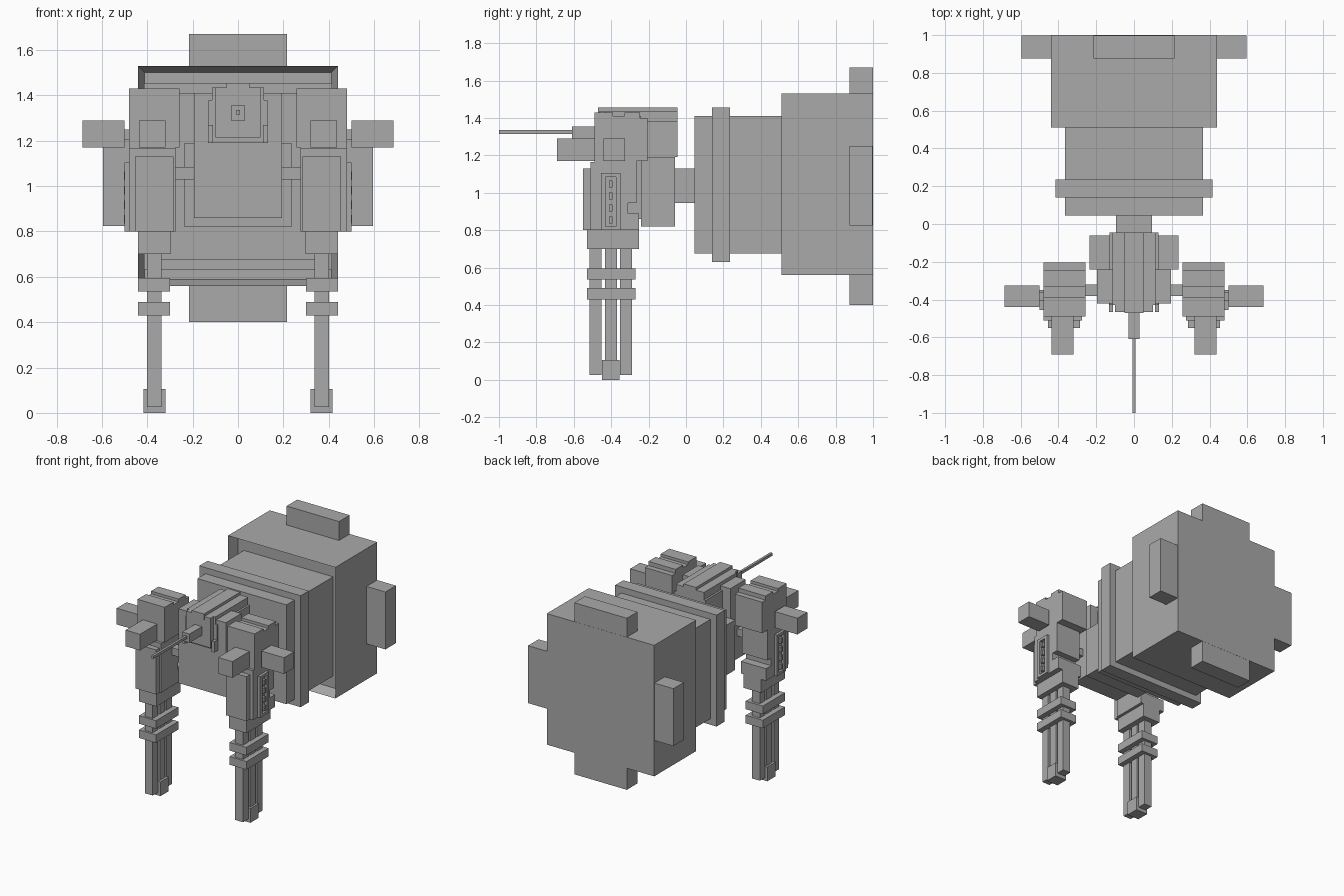
import bpy
import bmesh

cube = bpy.data.objects.get("Cube")
if cube:
    bpy.data.objects.remove(cube, do_unlink=True)

# Single painted metal colour
grey = bpy.data.materials.new("plain_grey")
grey.use_nodes = True
grey.diffuse_color = (0.4, 0.4, 0.4, 1)
grey.node_tree.nodes["Principled BSDF"].inputs["Base Color"].default_value = (0.4, 0.4, 0.4, 1)


def finish(name, bm):
    bmesh.ops.recalc_face_normals(bm, faces=bm.faces)
    mesh = bpy.data.meshes.new(name)
    bm.to_mesh(mesh)
    bm.free()
    mesh.materials.append(grey)
    obj = bpy.data.objects.new(name, mesh)
    bpy.context.scene.collection.objects.link(obj)
    return obj


def box_mesh(x, y, z):
    bm = bmesh.new()
    bmesh.ops.create_cube(bm, size=1)
    for v in bm.verts:
        v.co = [(a + b) / 2 + c * (b - a) for (a, b), c in zip((x, y, z), v.co)]
    return bm


def box(name, x, y, z):
    """Box from min/max pairs; a single number means symmetric about x = 0."""
    if not isinstance(x, tuple):
        x = (-x, x)
    return finish(name, box_mesh(x, y, z))


def pair(name, x, y, z):
    """Box on the left (+x) and its mirror on the right."""
    box("left_" + name, x, y, z)
    box("right_" + name, (-x[1], -x[0]), y, z)


def prism(name, points, along, lo, hi):
    """Extrude a 2D profile along x (points are y, z) or along y (points are x, z)."""
    bm = bmesh.new()
    place = (lambda a, b: (lo, a, b)) if along == "x" else (lambda a, b: (a, lo, b))
    face = bm.faces.new([bm.verts.new(place(a, b)) for a, b in points])
    new = bmesh.ops.extrude_face_region(bm, geom=[face])["geom"]
    for v in new:
        if isinstance(v, bmesh.types.BMVert):
            v.co["xyz".index(along)] = hi
    return finish(name, bm)


# Rear block with a recessed front panel
bm = box_mesh((-0.44, 0.44), (0.51, 1), (0.56, 1.53))
front = min(bm.faces, key=lambda f: f.calc_center_median().y)
bmesh.ops.inset_region(bm, faces=[front], thickness=0.04)
for v in front.verts:
    v.co.y += 0.08
finish("rear_block", bm)
box("rear_vertical_tabs", 0.215, (0.875, 0.999), (0.4, 1.67))
box("rear_side_tabs", 0.595, (0.875, 0.998), (0.825, 1.25))

# Middle hull, collar and neck
box("middle_hull", 0.365, (0.045, 0.6), (0.675, 1.41))
box("hull_collar", 0.415, (0.14, 0.235), (0.63, 1.455))
box("neck", 0.095, (-0.07, 0.06), (0.945, 1.13))

# Torso
box("torso_back", 0.235, (-0.24, -0.06), (0.82, 1.19))
box("torso_front", 0.195, (-0.42, -0.23), (0.86, 1.13))
pair("axle", (0.19, 0.28), (-0.38, -0.32), (1.03, 1.085))

# Head with a stepped ridge
half = [(0.05, 1.455), (0.05, 1.435), (0.115, 1.435), (0.115, 1.38),
        (0.13, 1.38), (0.13, 1.19)]
prism("head", half + [(-x, z) for x, z in reversed(half)], "y", -0.43, -0.045)
box("face_plate", 0.1, (-0.465, -0.42), (1.215, 1.435))
box("head_ridge", 0.05, (-0.47, -0.4), (1.41, 1.455))
pair("cheek", (0.11, 0.132), (-0.465, -0.42), (1.19, 1.27))
box("head_sides", 0.195, (-0.42, -0.24), (1.13, 1.41))
box("gun_mount", 0.03, (-0.61, -0.46), (1.29, 1.355))
box("gun_barrel", 0.009, (-1, -0.6), (1.315, 1.335))

# Shoulders: grooved top with a lower rear step
shoulder = [(-0.49, 1.17), (-0.49, 1.43), (-0.39, 1.43), (-0.39, 1.41),
            (-0.33, 1.41), (-0.33, 1.43), (-0.245, 1.43), (-0.245, 1.4),
            (-0.205, 1.4), (-0.205, 1.17)]
# Upper legs: groove and ledge down the back
thigh = [(-0.51, 0.8), (-0.51, 1.165), (-0.49, 1.165), (-0.49, 1.2), (-0.265, 1.2),
         (-0.265, 0.945), (-0.31, 0.945), (-0.31, 0.89), (-0.25, 0.89), (-0.25, 0.8)]
for side, s in (("left", 1), ("right", -1)):
    prism(side + "_shoulder", shoulder, "x", 0.257 * s, 0.48 * s)
    prism(side + "_upper_leg", thigh, "x", 0.275 * s, 0.48 * s)

pair("front_plate", (0.285, 0.455), (-0.55, -0.5), (0.8, 1.13))
pair("front_gun", (0.32, 0.437), (-0.69, -0.48), (1.17, 1.29))
pair("side_gun", (0.5, 0.685), (-0.44, -0.325), (1.17, 1.29))
pair("side_gun_pin", (0.47, 0.51), (-0.405, -0.36), (1.205, 1.25))

# Vent frame with four studs on the outside of each leg
for name, y in (("vent_rail_front", -0.455), ("vent_rail_back", -0.375)):
    pair(name, (0.47, 0.5), (y, y + 0.025), (0.8, 1.105))
for name, z in (("vent_bottom", 0.8), ("vent_top", 1.085)):
    pair(name, (0.47, 0.499), (-0.44, -0.36), (z, z + 0.02))
for i in range(4):
    z = 0.835 + i * 0.064
    pair("vent_stud_%d" % (i + 1), (0.47, 0.503), (-0.412, -0.392), (z, z + 0.038))

# Lower legs: hip, bands, three struts and a foot
pair("hip", (0.297, 0.44), (-0.53, -0.25), (0.7, 0.8))
pair("upper_band", (0.3, 0.44), (-0.53, -0.27), (0.535, 0.595))
pair("lower_band", (0.3, 0.44), (-0.53, -0.27), (0.43, 0.49))
for name, y in (("front", -0.515), ("middle", -0.432), ("back", -0.352)):
    pair(name + "_strut", (0.338, 0.402), (y, y + 0.062), (0.025, 0.71))
pair("foot", (0.32, 0.417), (-0.45, -0.355), (0, 0.105))
